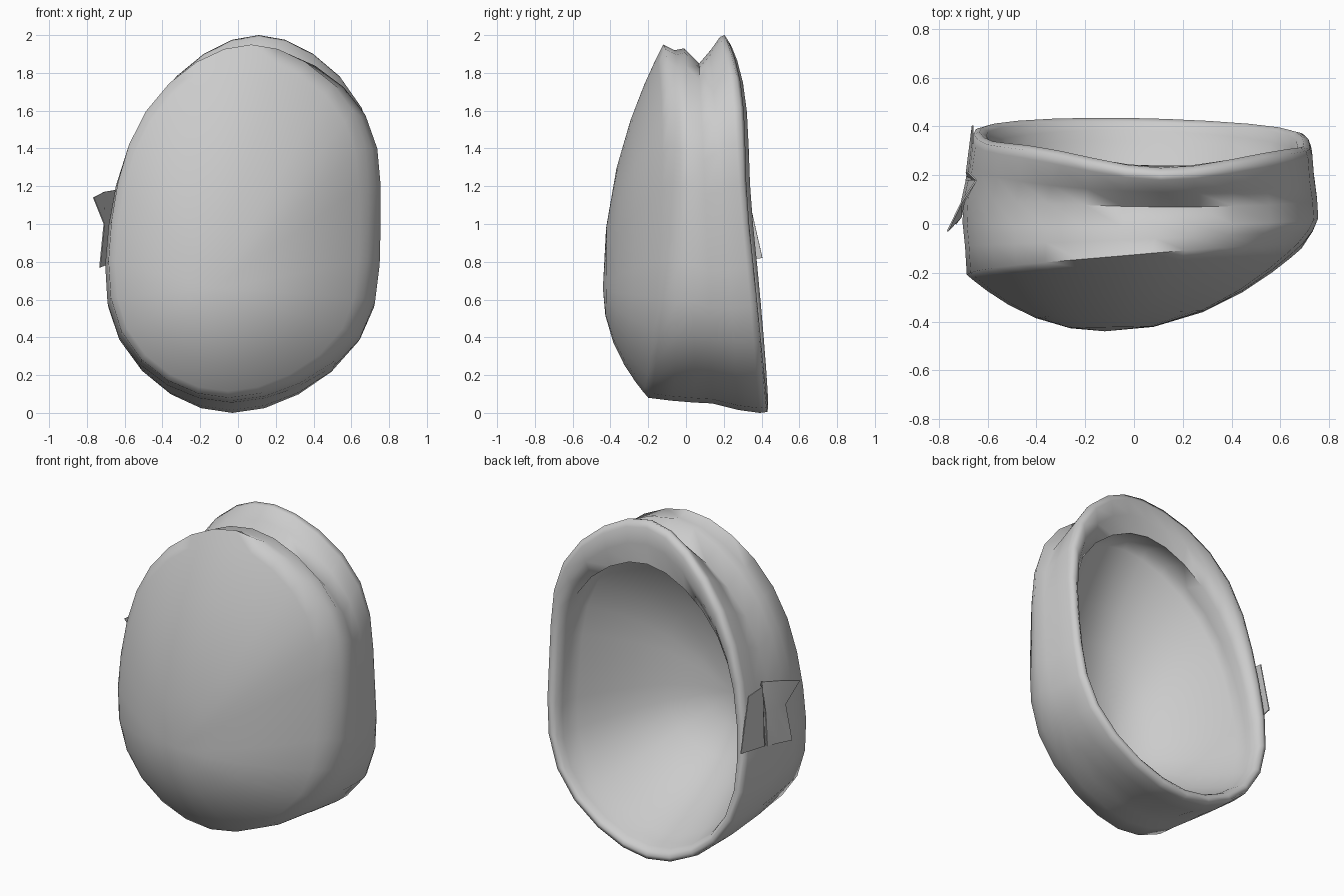
import bpy, bmesh
from math import sin, cos, pi

if "Cube" in bpy.data.objects:
    bpy.data.objects.remove(bpy.data.objects["Cube"])

N = 28


def egg(cx, rx, zb, zt, skew, R, T, L, B, bulge=0.0, k=0.08):
    """Egg-shaped loop in xz; y is blended from its right, top, left and bottom values."""
    m, a, b, c = (R + T + L + B) / 4, (R - L) / 2, (T - B) / 2, (R + L - T - B) / 4
    pts = []
    for i in range(N):
        t = 2 * pi * i / N
        square = 0.12 if cos(t) > 0 else 0.06
        x = cx + rx * cos(t) * (1 - k * sin(t)) * (1 + square * sin(2 * t) ** 2) + skew * sin(t)
        z = (zb + zt) / 2 + (zt - zb) / 2 * sin(t)
        y = m + a * cos(t) + b * sin(t) + c * cos(2 * t)
        if sin(t) > 0:
            y += bulge * sin(2 * t) ** 2
        pts.append((x, y, z))
    return pts


def dome(edge, apex, power, fracs):
    """Loops shrinking from the edge loop to the apex with a curved depth."""
    ax, ay, az = apex
    return [[(ax + (x - ax) * s, ay + (y - ay) * s ** power, az + (z - az) * s)
             for x, y, z in edge] for s in fracs]


def loft(name, loops, start=None, end=None, angle=80):
    bm = bmesh.new()
    rings = [[bm.verts.new(p) for p in loop] for loop in loops]
    for r, q in zip(rings, rings[1:]):
        for i in range(N):
            j = (i + 1) % N
            bm.faces.new((r[i], r[j], q[j], q[i]))
    for ring, tip in ((rings[0], start), (rings[-1], end)):
        if tip:
            v = bm.verts.new(tip)
            for i in range(N):
                bm.faces.new((ring[i], ring[(i + 1) % N], v))
    finish(name, bm, angle)


def finish(name, bm, angle):
    bmesh.ops.recalc_face_normals(bm, faces=bm.faces)
    me = bpy.data.meshes.new(name)
    bm.to_mesh(me)
    bm.free()
    ob = bpy.data.objects.new(name, me)
    bpy.context.collection.objects.link(ob)
    bpy.ops.object.select_all(action='DESELECT')
    ob.select_set(True)
    bpy.context.view_layer.objects.active = ob
    bpy.ops.object.shade_smooth_by_angle(angle=angle * pi / 180)


def flap(name, *rows):
    bm = bmesh.new()
    grid = [[bm.verts.new(p) for p in row] for row in rows]
    for a, b in zip(grid, grid[1:]):
        for i in range(len(a) - 1):
            bm.faces.new((a[i], a[i + 1], b[i + 1], b[i]))
    bmesh.ops.recalc_face_normals(bm, faces=bm.faces)
    bmesh.ops.solidify(bm, geom=bm.faces[:], thickness=0.006)
    finish(name, bm, 40)


# padded shell: domed front, side wall with a groove at the top, rolled rim
front_edge = egg(0.01, 0.68, 0.08, 1.95, 0.06, -0.09, -0.12, -0.2, -0.2)
wall = [
    front_edge,
    egg(0.028, 0.705, 0.065, 1.92, 0.06, -0.03, -0.06, -0.09, -0.08),
    egg(0.035, 0.72, 0.055, 1.93, 0.07, 0.03, -0.01, 0.0, 0.04),
    egg(0.035, 0.715, 0.05, 1.85, 0.07, 0.11, 0.07, 0.12, 0.14),
    egg(0.037, 0.70, 0.015, 1.92, 0.07, 0.21, 0.13, 0.23, 0.28),
    egg(0.04, 0.69, 0.0, 1.99, 0.07, 0.30, 0.18, 0.32, 0.39, 0.03),
    egg(0.04, 0.68, 0.005, 2.0, 0.07, 0.325, 0.205, 0.345, 0.43, 0.04),
    egg(0.04, 0.655, 0.03, 1.96, 0.07, 0.335, 0.23, 0.355, 0.435, 0.04),
]
# lip hanging down at the top, then the bowl behind it
lip = [
    egg(0.04, 0.63, 0.052, 1.86, 0.065, 0.32, 0.235, 0.34, 0.42, 0.03),
    egg(0.04, 0.612, 0.068, 1.74, 0.06, 0.28, 0.24, 0.30, 0.385, 0.0),
]
bowl_edge = egg(0.035, 0.615, 0.08, 1.80, 0.06, 0.22, 0.06, 0.24, 0.34)
front_tip = (-0.12, -0.44, 0.66)
bowl_tip = (-0.06, -0.37, 0.75)
front = dome(front_edge, front_tip, 2.1, [0.25, 0.5, 0.7, 0.85, 0.94])
bowl = dome(bowl_edge, bowl_tip, 2.4, [1, 0.96, 0.9, 0.82, 0.7, 0.52, 0.28])
loft("padded_shell", front + wall + lip + bowl, front_tip, bowl_tip)

# strap tabs on the left side
flap("strap_tab",
     [(-0.65, 0.18, 1.18), (-0.71, 0.09, 1.17), (-0.768, -0.03, 1.14)],
     [(-0.68, 0.18, 0.99), (-0.70, 0.09, 1.0), (-0.712, 0.03, 1.0)],
     [(-0.69, 0.18, 0.79), (-0.71, 0.09, 0.78), (-0.735, 0.0, 0.77)])
flap("strap_root",
     [(-0.65, 0.18, 1.17), (-0.68, 0.21, 1.17), (-0.665, 0.33, 1.15)],
     [(-0.68, 0.18, 0.80), (-0.69, 0.21, 0.80), (-0.665, 0.405, 0.82)])
